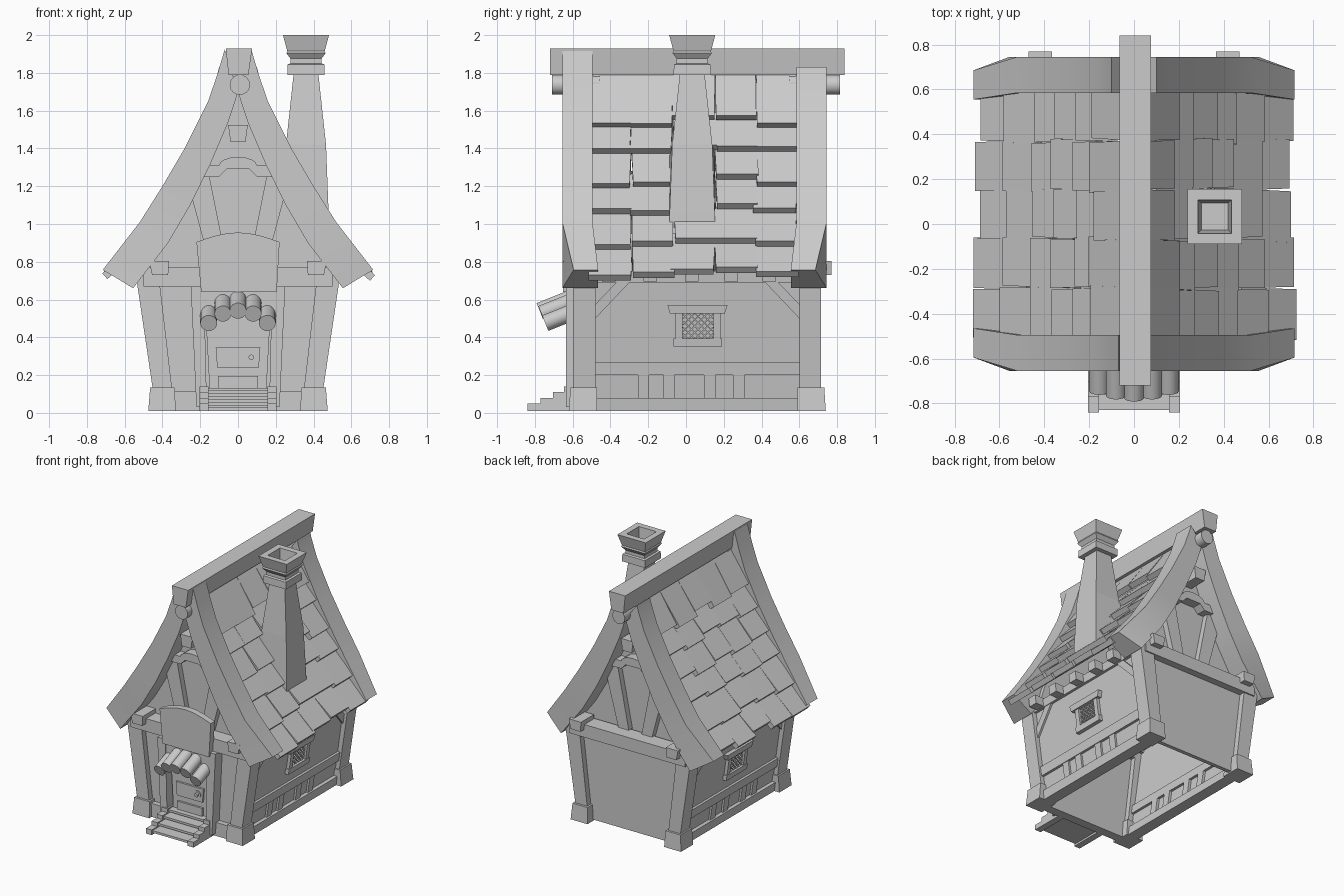
import bpy, bmesh, math, random
from mathutils import Vector

if "Cube" in bpy.data.objects:
    bpy.data.objects.remove(bpy.data.objects["Cube"])
random.seed(4)


def loft(name, rings, caps=True, smooth=False):
    """Skin a list of equal-length point rings."""
    bm = bmesh.new()
    vs = [[bm.verts.new(p) for p in r] for r in rings]
    n = len(rings[0])
    for a, b in zip(vs, vs[1:]):
        for i in range(n):
            bm.faces.new((a[i], a[(i + 1) % n], b[(i + 1) % n], b[i]))
    if caps:
        bm.faces.new(vs[0])
        bm.faces.new(vs[-1])
    bmesh.ops.recalc_face_normals(bm, faces=bm.faces)
    me = bpy.data.meshes.new(name)
    bm.to_mesh(me)
    bm.free()
    ob = bpy.data.objects.new(name, me)
    bpy.context.collection.objects.link(ob)
    if smooth:
        bpy.ops.object.select_all(action='DESELECT')
        ob.select_set(True)
        bpy.context.view_layer.objects.active = ob
        bpy.ops.object.shade_smooth_by_angle(angle=math.radians(40))
    return ob


def front(name, pts, y0, y1):
    """Extrude an (x, z) outline along y."""
    return loft(name, [[(x, y, z) for x, z in pts] for y in (y0, y1)])


def rect(a0, a1, b0, b1):
    return [(a0, b0), (a1, b0), (a1, b1), (a0, b1)]


def side(name, pts, o0, o1):
    """Extrude a (y, z) outline off both leaning side walls."""
    for s, tag in ((1, "right"), (-1, "left")):
        loft(f"{name}_{tag}", [[(s * (0.40 + 0.14 * z + o), y, z) for y, z in pts] for o in (o0, o1)])


def square(cx, cy, h, z):
    return [(cx - h, cy - h, z), (cx + h, cy - h, z), (cx + h, cy + h, z), (cx - h, cy + h, z)]


def tube(name, a, b, r, n=14):
    a, b = Vector(a), Vector(b)
    q = (b - a).to_track_quat('Z', 'Y')
    c = [Vector((r * math.cos(2 * math.pi * i / n), r * math.sin(2 * math.pi * i / n), 0)) for i in range(n)]
    return loft(name, [[p + q @ v for v in c] for p in (a, b)], smooth=True)


# roof curve, outer and inner edge of the barge boards
OUT = [(.07, 1.925), (.11, 1.79), (.16, 1.645), (.28, 1.405), (.40, 1.20), (.52, 1.01), (.716, .757)]
INN = [(0, 1.70), (.015, 1.65), (.055, 1.53), (.145, 1.32), (.25, 1.105), (.37, .90), (.555, .66)]


def roof_x(z):
    for (x0, z0), (x1, z1) in zip(OUT, OUT[1:]):
        if z >= z1 or (x1, z1) == OUT[-1]:
            return x0 + (x1 - x0) * (z0 - z) / (z0 - z1)


# front and back: barge boards, gables, ties, posts
for f, end in ((-1, "front"), (1, "back")):
    Y = lambda d: .06 + f * d
    R = lambda d: .045 + f * d
    for s in (-1, 1):
        rings = []
        for i, ((xo, zo), (xi, zi)) in enumerate(zip(OUT, INN)):
            a, b = (.64, .51) if i == 6 else (.70, .54)
            if i == 0 and f == 1:
                xo, zo = .10, 1.83
            rings.append([(s * xo, R(a), zo), (s * xo, R(b), zo),
                          (s * xi, R(b), zi), (s * xi, R(.70), zi)])
        loft(f"barge_board_{end}", rings, smooth=True)
        # corner post with foot block
        loft(f"corner_post_{end}", [[(s * x, Y(d), z) for x, d in ((x0, .54), (x1, .54), (x1, .655), (x0, .655))]
                                    for x0, x1, z in ((.34, .44, .05), (.415, .535, .69), (.415, .50, .75))])
        loft(f"foot_block_{end}", [[(s * x, Y(d), z) for x, d in ((x0, .53), (x1, .53), (x1, d1), (x0, d1))]
                                   for x0, x1, d1, z in ((.33, .475, .68, .01), (.335, .465, .672, .135))])
        front("tie_end_block", [(s * .37, .73), (s * .455, .73), (s * .47, .805), (s * .365, .805)], Y(.55), Y(.71))
        # leaning gable strut
        front("gable_strut", [(s * .055, .77), (s * .145, .77), (s * .25, 1.16), (s * .165, 1.32)], R(.53), R(.58))
    gable = [(-.5, .72)] + [(-x, z) for x, z in ((.44, .92), (.2, 1.34), (.05, 1.66), (.04, 1.80))]
    front(f"gable_wall_{end}", gable + [(-x, z) for x, z in gable[::-1]], R(.50), R(.535))
    front(f"tie_beam_{end}", rect(-.50, .50, .67, .77), Y(.54), Y(.665))
    front(f"wall_{end}", [(-.41, .02), (.41, .02), (.50, .74), (-.50, .74)], Y(.58), Y(.61))
    arch = [(.10 * math.cos(a), 1.31 + .045 * math.sin(a)) for a in [math.pi * i / 8 for i in range(9)]]
    front("gable_arch_collar", [(.10, 1.25), (.18, 1.25), (.165, 1.31)] + arch +
          [(-.165, 1.31), (-.18, 1.25), (-.10, 1.25), (-.06, 1.29), (.06, 1.29)], R(.53), R(.61))
    front("purlin_block", [(-.04, 1.435), (.04, 1.435), (.052, 1.525), (-.052, 1.525)], R(.53), R(.68))
    tube(f"ridge_log_{end}", (.01, R(.5), 1.737), (.01, R(.755 if f < 0 else .77), 1.737), .054)

front("ridge_beam", [(-.05, 1.79), (.055, 1.79), (.075, 1.93), (-.065, 1.93)], -.72, .84)
front("front_sill", rect(-.36, .36, .01, .115), -.59, -.52)

# roof tiles: five columns, six overlapping rows on each slope
ROWS = [.755, .91, 1.085, 1.24, 1.41, 1.55, 1.79]
for s in (-1, 1):
    for c in range(5):
        y0 = -.505 + c * .219
        shift = random.uniform(-.015, .02)
        for r in range(6):
            zb = ROWS[r] + shift + random.uniform(-.012, .012)
            zt = min(ROWS[r + 1] + .04, 1.81)
            lo = Vector((roof_x(zb) - .012, zb))
            hi = Vector((roof_x(zt) - .088, zt))
            d = (hi - lo).normalized()
            n = Vector((-d.y, d.x)) * .04
            pts = [lo, hi, hi + n, lo + n]
            skew = random.uniform(-.012, .012)
            g = .003 - random.random() * .008
            loft("roof_tile", [[(s * p.x, y + (skew if i in (0, 3) else 0), p.y) for i, p in enumerate(pts)]
                               for y in (y0 + g, y0 + .219 - g)])

# side walls with timber framing
side("side_wall", rect(-.52, .65, .02, .74), -.03, 0)
side("base_beam", rect(-.49, .62, .01, .08), -.06, .03)
side("rail", rect(-.49, .62, .20, .27), -.05, .02)
side("top_plate", rect(-.49, .62, .69, .75), 0, .02)
for y in (-.225, -.09, .125, .28):
    side("stud", rect(y - .03, y + .03, .08, .20), -.05, .015)
for y in (-.41, -.19, .03, .24, .44):
    side("rafter_end", rect(y - .036, y + .036, .695, .76), 0, .09)
for e in (-1, 1):
    side("corner_brace", [(.06 + e * d, z) for d, z in ((.54, .50), (.54, .575), (.43, .69), (.36, .69))], 0, .015)

# windows with lattice
side("window_lintel", [(-.085, .525), (.205, .525), (.22, .57), (-.098, .57)], 0, .034)
side("window_sill", rect(-.065, .19, .352, .395), 0, .03)
side("window_jamb_a", rect(-.055, -.018, .395, .525), 0, .025)
side("window_jamb_b", rect(.145, .182, .395, .525), 0, .025)
for k in range(-3, 7):
    for e in (-1, 1):
        b = .012 + k * .034 if e > 0 else .115 - k * .034
        ts = [t for t in (i * .005 for i in range(27)) if -.018 <= b + e * (t - .03) <= .145]
        if len(ts) > 2:
            p = [(b + e * (t - .03), .395 + t) for t in (ts[0], ts[-1])]
            side("window_lattice", [(p[0][0] - .005, p[0][1]), (p[0][0] + .005, p[0][1]),
                                    (p[1][0] + .005, p[1][1]), (p[1][0] - .005, p[1][1])], 0, .012)

# door, frame, sign board
for s in (-1, 1):
    front("door_post", [(s * .165, .03), (s * .22, .03), (s * .25, .67), (s * .18, .67)], -.635, -.53)
front("door_lintel", rect(-.2, .2, .56, .67), -.63, -.53)
front("door", [(-.15, .12), (.15, .12), (.175, .58), (-.175, .58)], -.58, -.54)
front("door_plank_upper", [(-.11, .24), (.11, .24), (.118, .345), (-.118, .345)], -.595, -.57)
front("door_plank_lower", rect(-.107, .107, .12, .195), -.595, -.57)
tube("door_knob_plate", (.07, -.59, .295), (.07, -.602, .295), .028)
tube("door_knob", (.07, -.60, .295), (.07, -.62, .295), .014)
top = [(.22 - .44 * i / 8, .905 + .05 * math.sin(math.pi * i / 8)) for i in range(9)]
front("sign_board", [(-.195, .64), (.205, .64)] + top, -.65, -.60)

# log awning
for x, y, z in ((-.155, -.745, .475), (-.08, -.765, .525), (0, -.775, .54), (.08, -.765, .525), (.155, -.745, .475)):
    tube("awning_log", (x, y, z), (x, -.57, z + (y + .57) * -.4), .045)

# front steps between stepped cheeks
STEPS = [(-.84, .01, .05), (-.77, .05, .08), (-.705, .08, .11), (-.645, .11, .14)]
for y, z0, z1 in STEPS:
    front("step_tread", rect(-.16, .16, z1 - .025, z1 - .008), y + .01, -.56)
    for s in (-1, 1):
        front("step_cheek", rect(*sorted((s * .155, s * .205)), z0, z1), y, -.56)

# chimney, open at the top
prof = [(.106, 1.42), (.066, 1.79), (.099, 1.79), (.097, 1.845), (.082, 1.85), (.082, 1.875),
        (.104, 1.905), (.099, 1.915), (.122, 2.0), (.075, 2.0), (.06, 1.85)]
base = [(x, y, .95 if x > .36 else 1.3) for x, y, z in square(.36, .033, .122, 0)]
mid = [(x, y, 1.05 if x > .36 else 1.36) for x, y, z in square(.36, .033, .12, 0)]
loft("chimney", [base, mid] + [square(.36, .033, h, z) for h, z in prof])
